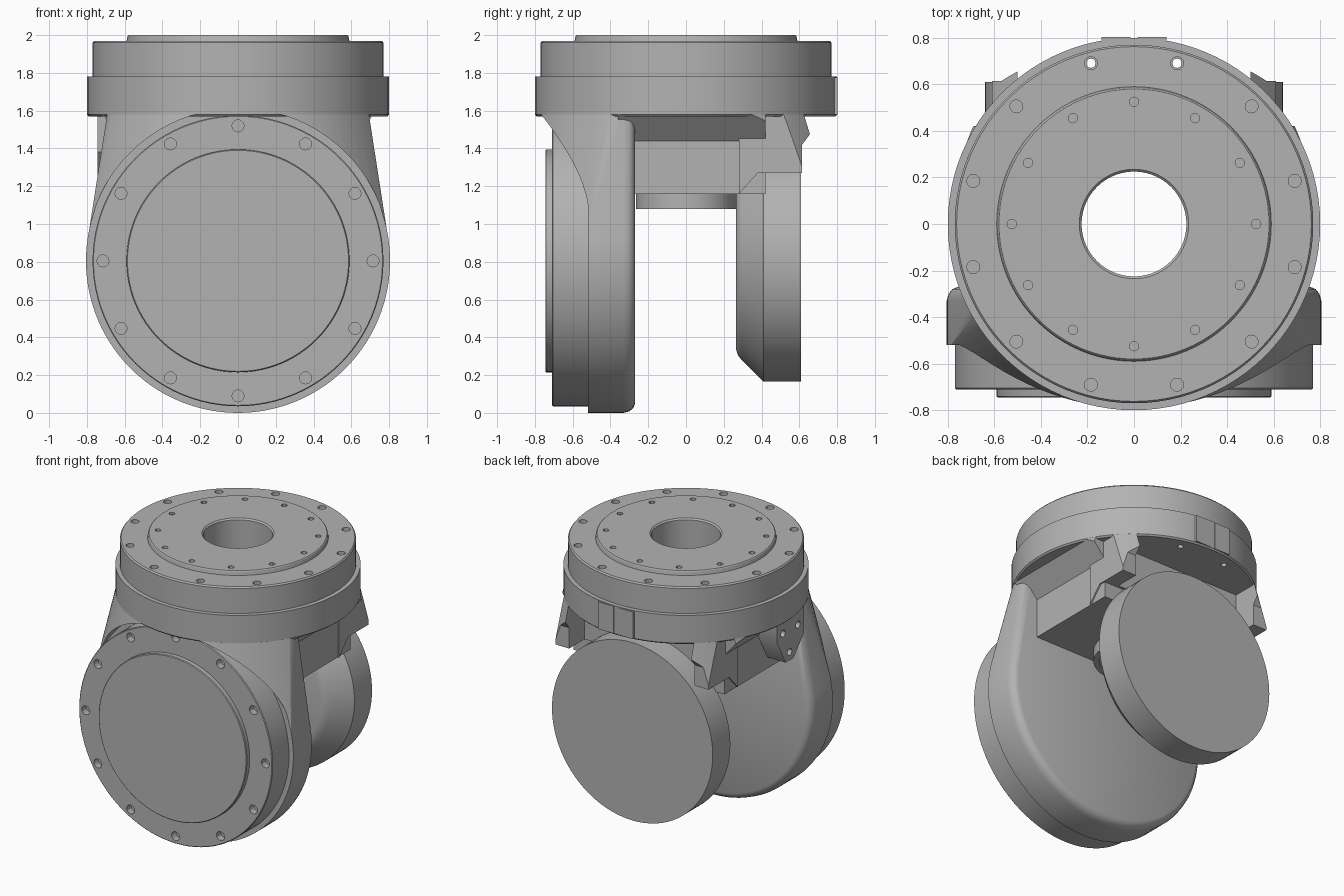
import bpy, bmesh, math
from mathutils import Vector

cube = bpy.data.objects.get("Cube")
if cube:
    bpy.data.objects.remove(cube)

metal = bpy.data.materials.new("machined_grey")
metal.use_nodes = True
grey = (0.45, 0.45, 0.45, 1)
metal.diffuse_color = grey
metal.node_tree.nodes["Principled BSDF"].inputs["Base Color"].default_value = grey

AXIS = 0.805      # height of the cross axis
SEG = 96
parts = []


def finish(name, bm, keep=True):
    bmesh.ops.recalc_face_normals(bm, faces=bm.faces)
    mesh = bpy.data.meshes.new(name)
    bm.to_mesh(mesh)
    bm.free()
    obj = bpy.data.objects.new(name, mesh)
    bpy.context.collection.objects.link(obj)
    if keep:
        parts.append(obj)
    return obj


def add_loft(bm, loops, wrap=False):
    """Skin equal loops of points; cap the ends or wrap round."""
    rows = [[bm.verts.new(p) for p in loop] for loop in loops]
    n = len(rows[0])
    pairs = list(zip(rows, rows[1:])) + ([(rows[-1], rows[0])] if wrap else [])
    for a, b in pairs:
        for i in range(n):
            j = (i + 1) % n
            bm.faces.new((a[i], a[j], b[j], b[i]))
    if not wrap:
        bm.faces.new(rows[0])
        bm.faces.new(rows[-1])


def loft(name, loops, wrap=False, keep=True):
    bm = bmesh.new()
    add_loft(bm, loops, wrap)
    return finish(name, bm, keep)


def circle(r, h, axis="z", cx=0, cy=0, n=SEG):
    """Circle about z at height h, or about y at depth h."""
    pts = []
    for i in range(n):
        a = math.tau * i / n
        u, v = cx + r * math.cos(a), cy + r * math.sin(a)
        pts.append((u, v, h) if axis == "z" else (u, h, v))
    return pts


def lathe(name, profile, wrap=False, keep=True):
    return loft(name, [circle(r, z) for r, z in profile], wrap, keep)


def lathe_y(name, profile, keep=True):
    return loft(name, [circle(r, y, "y", 0, AXIS) for r, y in profile], keep=keep)


def prism_x(name, outline, x0, x1, keep=True):
    return loft(name, [[(x, y, z) for y, z in outline] for x in (x0, x1)], keep=keep)


def boolean(target, cutter, operation, discard=True):
    mod = target.modifiers.new("cut", "BOOLEAN")
    mod.object, mod.operation, mod.solver = cutter, operation, "EXACT"
    deps = bpy.context.evaluated_depsgraph_get()
    mesh = bpy.data.meshes.new_from_object(target.evaluated_get(deps))
    target.modifiers.clear()
    target.data = mesh
    if discard:
        bpy.data.objects.remove(cutter)


def holes(target, spots, r, h0, h1, axis="z", n=12):
    bm = bmesh.new()
    for cx, cy in spots:
        add_loft(bm, [circle(r, h, axis, cx, cy, n) for h in (h0, h1)])
    boolean(target, finish("hole_cutter", bm, False), "DIFFERENCE")


def bolt_circle(r, start, cy=0):
    angles = [math.radians(start + 30 * i) for i in range(12)]
    return [(r * math.cos(a), cy + r * math.sin(a)) for a in angles]


# Top flange with a raised face plate and a central bore
flange = lathe("top_flange", [(.225, 1.57), (.79, 1.57), (.8, 1.58), (.8, 1.78),
                              (.77, 1.78), (.77, 1.96), (.762, 1.97), (.59, 1.97),
                              (.585, 1.995), (.58, 2), (.235, 2), (.225, 1.99)], wrap=True)
outer = bolt_circle(.715, 15)
holes(flange, outer, .028, 1.91, 2.1)
holes(flange, [p for p in outer if p[1] > .65], .02, 1.4, 2.1)
holes(flange, bolt_circle(.525, 0), .02, 1.95, 2.1)

# Flared envelope that trims the yoke where it meets the flange
envelope = lathe("envelope", [(.795, 1.6), (1.2, -.1)], keep=False)
envelope.hide_render = True

# Front arm: round plate with straight shoulders and a softened inner edge
low, high = math.radians(168), math.radians(372)
outline = [(.69, 1.6), (-.69, 1.6)]
for i in range(65):
    a = low + (high - low) * i / 64
    outline.append((.805 * math.cos(a), AXIS + .805 * math.sin(a)))
sections = [(-.95, 1), (-.33, 1), (-.30, .99), (-.28, .97), (-.27, .94)]
front_arm = loft("front_arm", [[(x * s, y, AXIS + (z - AXIS) * s) for x, z in outline]
                               for y, s in sections])
boolean(front_arm, envelope, "INTERSECT", False)
boolean(front_arm, lathe_y("seat_cutter", [(.808, -1.3), (.808, -.52)], False), "DIFFERENCE")

# Front cover with its bolt ring and raised cap
front_cover = lathe_y("front_cover", [(.77, -.5), (.77, -.705), (.765, -.71)][::-1])
holes(front_cover, bolt_circle(.715, 0, AXIS), .032, -.9, -.66, "y")
lathe_y("front_cap", [(.59, -.69), (.59, -.74), (.585, -.745)])

# Neck joining the two arms under the flange
neck_outline = [(-.72, 1.58), (-.6, 1.44), (-.6, 1.16), (.6, 1.16), (.6, 1.44), (.72, 1.58)]
neck = loft("neck", [[(x, y, z) for x, z in neck_outline] for y in (-.36, .42)])
boolean(neck, envelope, "INTERSECT", False)
boolean(neck, lathe("bore_cutter", [(.225, 1), (.225, 2.1)], keep=False), "DIFFERENCE")
lathe("bore_sleeve", [(.225, 1.08), (.265, 1.08), (.265, 1.25), (.225, 1.25)], wrap=True)

# Back shoulder with a pocket open to the rear
shoulder = prism_x("back_shoulder", [(.28, 1.16), (.38, 1.27), (.615, 1.27), (.615, 1.42),
                                     (.66, 1.48), (.79, 1.58), (.28, 1.58)], -.61, .61)
boolean(shoulder, envelope, "INTERSECT")
boolean(shoulder, prism_x("pocket_cutter", [(.44, 1), (1, 1), (1, 1.7), (.44, 1.7)],
                          -.5, .5, False), "DIFFERENCE")

# Back arm: round disc tapering towards the middle
lathe_y("back_arm", [(.47, .265), (.5, .275), (.525, .295), (.64, .41), (.64, .61)])

# Side bracket with three screw holes
bracket = prism_x("side_bracket", [(-.28, 1.57), (.03, 1.57), (.03, 1.42), (-.07, 1.24),
                                   (-.16, 1.24), (-.28, 1.38)], -.745, -.58)
bm = bmesh.new()
for y, z in ((-.21, 1.46), (-.04, 1.46), (-.115, 1.3)):
    add_loft(bm, [[(x, y + p[0], z + p[1]) for p in circle(.025, 0, n=12)] for x in (-.9, -.7)])
boolean(bracket, finish("screw_cutter", bm, False), "DIFFERENCE")

# Two flat pads on the rear of the flange
for name, x0, x1 in (("rear_pad_right", -.14, -.015), ("rear_pad_left", .015, .14)):
    prism_x(name, [(.74, 1.58), (.803, 1.58), (.803, 1.775), (.74, 1.775)], x0, x1)

# Material and shading
for obj in parts:
    obj.data.materials.clear()
    obj.data.materials.append(metal)
    bpy.ops.object.select_all(action="DESELECT")
    obj.select_set(True)
    bpy.context.view_layer.objects.active = obj
    bpy.ops.object.shade_smooth_by_angle(angle=math.radians(30))
